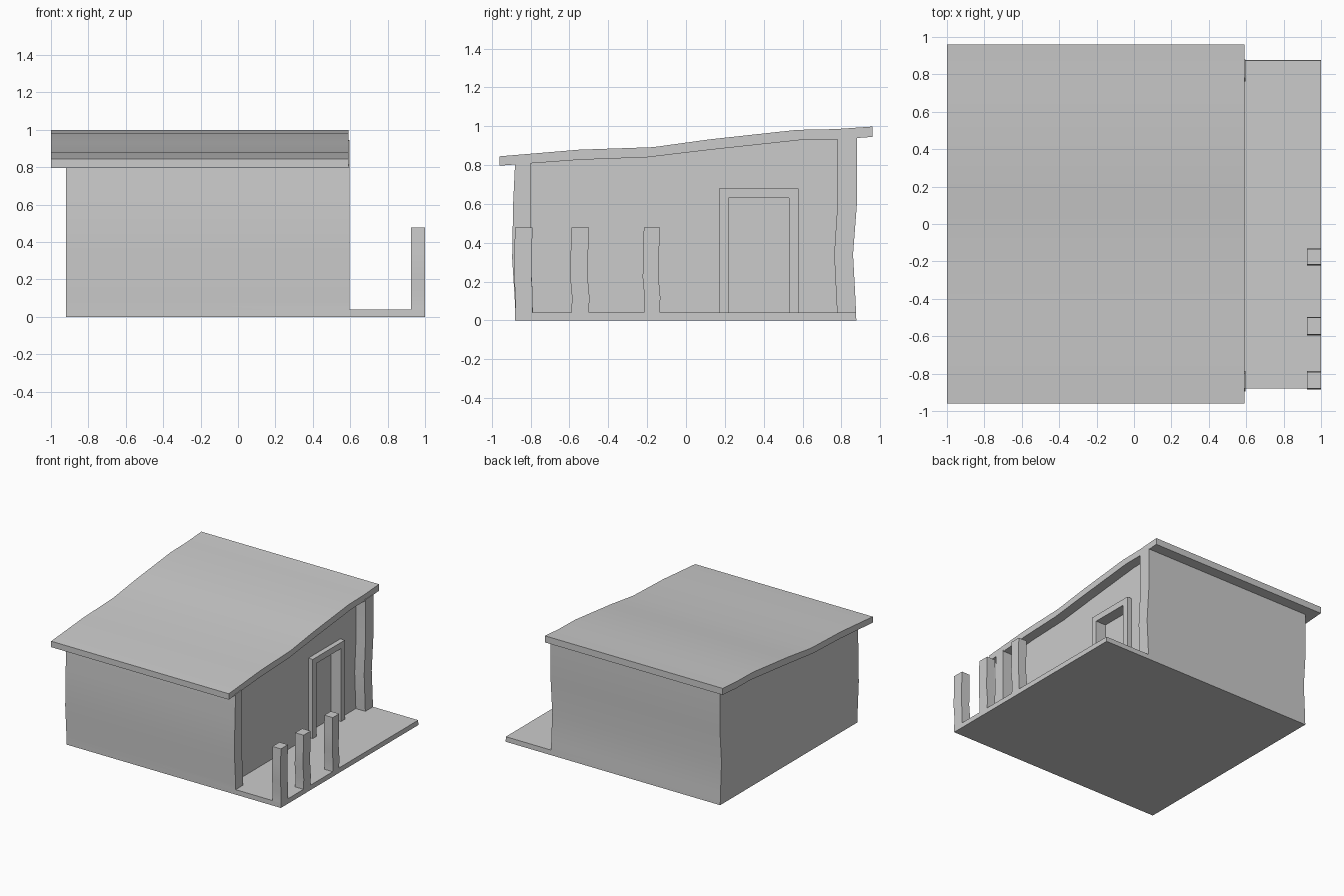
import bpy, bmesh

if "Cube" in bpy.data.objects:
    bpy.data.objects.remove(bpy.data.objects["Cube"])

FLOOR = 0.04


def prism(name, profile, x0, x1):
    """Extrude a closed (y, z) profile along x."""
    bm = bmesh.new()
    face = bm.faces.new([bm.verts.new((x0, y, z)) for y, z in profile])
    ext = bmesh.ops.extrude_face_region(bm, geom=[face])["geom"]
    moved = [v for v in ext if isinstance(v, bmesh.types.BMVert)]
    bmesh.ops.translate(bm, verts=moved, vec=(x1 - x0, 0, 0))
    bmesh.ops.recalc_face_normals(bm, faces=bm.faces[:])
    mesh = bpy.data.meshes.new(name)
    bm.to_mesh(mesh)
    bm.free()
    ob = bpy.data.objects.new(name, mesh)
    bpy.context.collection.objects.link(ob)
    return ob


def select(ob):
    bpy.ops.object.select_all(action='DESELECT')
    ob.select_set(True)
    bpy.context.view_layer.objects.active = ob


def carve(ob, profile, x0, x1):
    """Subtract a prism from an object, then drop the cutter."""
    cutter = prism("cutter", profile, x0, x1)
    cutter.hide_render = True
    mod = ob.modifiers.new("carve", 'BOOLEAN')
    mod.operation = 'DIFFERENCE'
    mod.solver = 'EXACT'
    mod.object = cutter
    select(ob)
    bpy.ops.object.modifier_apply(modifier=mod.name)
    bpy.data.objects.remove(cutter)


def rect(y0, y1, z0, z1):
    return [(y0, z0), (y1, z0), (y1, z1), (y0, z1)]


# Sagging roof sheet
roof_top = [(-0.96, 0.845), (-0.55, 0.879), (-0.17, 0.892), (0.12, 0.932),
            (0.57, 0.981), (0.77, 0.985), (0.96, 0.998)]
roof_under = [(0.96, 0.945), (0.78, 0.932), (0.61, 0.931), (0.12, 0.878),
              (-0.20, 0.840), (-0.55, 0.827), (-0.96, 0.797)]
roof = prism("roof", roof_top + roof_under, -1.0, 0.59)

# House body and porch floor, one solid with wobbly front and back walls
front_wall = [(-0.88, 0.81), (-0.89, 0.6), (-0.895, 0.32), (-0.88, 0.08), (-0.88, 0)]
back_wall = [(0.877, 0), (0.873, 0.1), (0.86, 0.34), (0.88, 0.6), (0.88, 0.945)]
wall_top = [(y, z + 0.01) for y, z in roof_under[2:6]]
body = prism("house_body", front_wall + back_wall + wall_top, -0.92, 1.0)
carve(body, rect(-1.2, 1.2, FLOOR, 1.3), 0.595, 1.2)

# Recessed entrance wall between the side wall ends
recess = [(-0.80, 1.2), (-0.80, 0.6), (-0.80, 0.32), (-0.787, 0.1), (-0.787, FLOOR),
          (0.778, FLOOR), (0.775, 0.1), (0.763, 0.34), (0.78, 0.6), (0.78, 1.2)]
carve(body, recess, 0.51, 0.7)
carve(body, rect(0.22, 0.53, FLOOR, 0.63), 0.46, 0.65)

# Door frame
frame = prism("door_frame", [(0.17, FLOOR), (0.17, 0.68), (0.58, 0.68), (0.58, FLOOR),
                             (0.53, FLOOR), (0.53, 0.63), (0.22, 0.63), (0.22, FLOOR)],
              0.51, 0.55)

# Porch posts, slightly bowed
bow = [(0, FLOOR), (0.003, 0.12), (-0.006, 0.22), (-0.004, 0.34), (0, 0.478)]
for i, (y0, y1) in enumerate([(-0.88, -0.79), (-0.59, -0.50), (-0.217, -0.135)]):
    left = [(y0 + d, z) for d, z in bow]
    right = [(y1 + d, z) for d, z in reversed(bow)]
    prism(f"porch_post_{i + 1}", left + right, 0.925, 1.0)

# Soft shading across the gentle bends, sharp corners kept
for ob in list(bpy.context.scene.objects):
    select(ob)
    bpy.ops.object.shade_smooth_by_angle()
